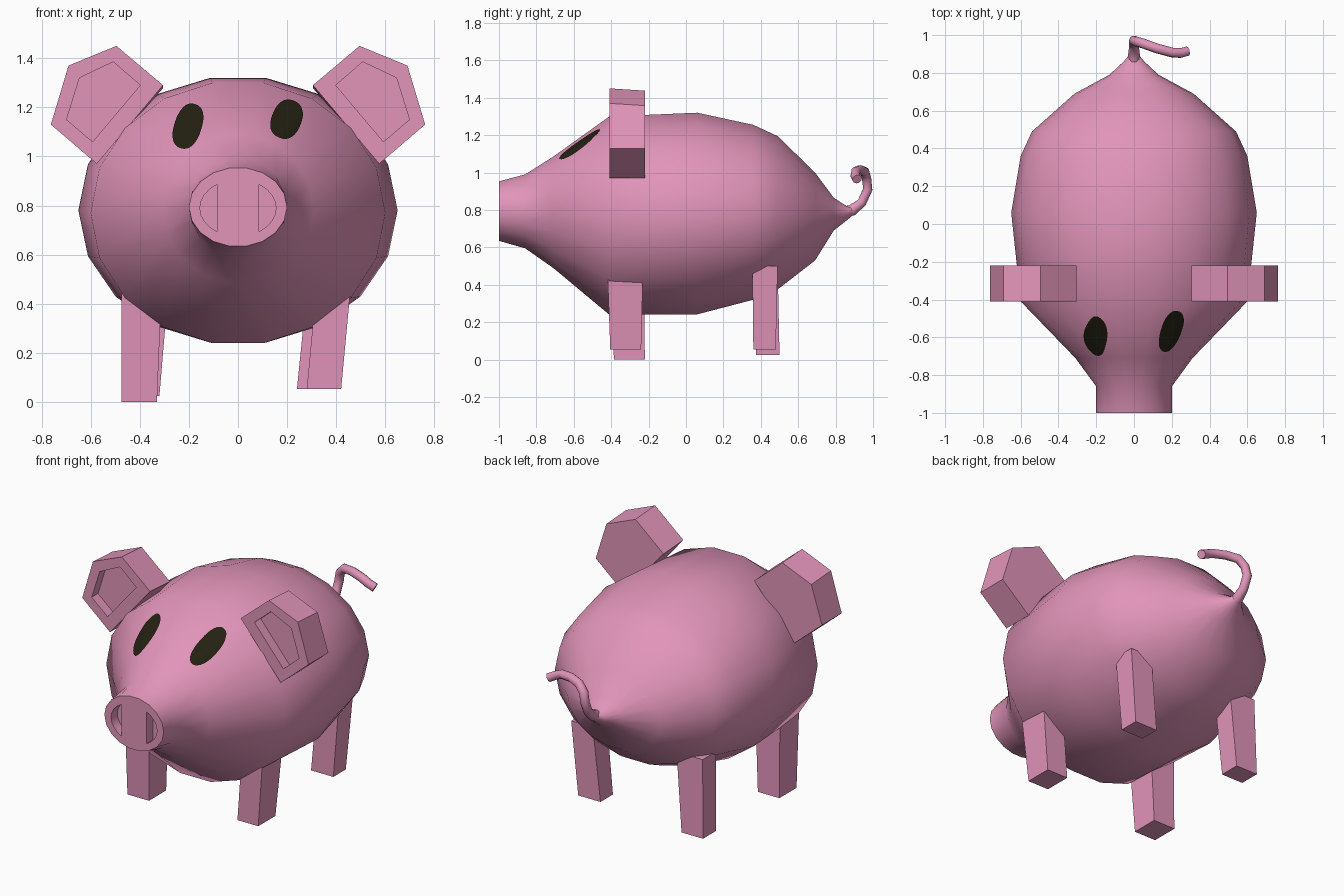
import bpy, bmesh, math
from mathutils import Vector
from mathutils.bvhtree import BVHTree

if "Cube" in bpy.data.objects:
    bpy.data.objects.remove(bpy.data.objects["Cube"])


def material(name, rgb):
    m = bpy.data.materials.new(name)
    m.diffuse_color = (*rgb, 1)
    m.use_nodes = True
    m.node_tree.nodes["Principled BSDF"].inputs["Base Color"].default_value = m.diffuse_color
    return m


PINK = material("pig pink", (0.76, 0.30, 0.49))
DARK = material("eye dark", (0.017, 0.015, 0.006))


def finish(bm, name, mat, smooth=None):
    me = bpy.data.meshes.new(name)
    bm.to_mesh(me)
    bm.free()
    ob = bpy.data.objects.new(name, me)
    bpy.context.collection.objects.link(ob)
    me.materials.append(mat)
    bpy.ops.object.select_all(action='DESELECT')
    ob.select_set(True)
    bpy.context.view_layer.objects.active = ob
    if smooth:
        bpy.ops.object.shade_smooth_by_angle(angle=math.radians(smooth))
    return ob


def loft(rings):
    """Closed skin through a list of equal-length point rings."""
    bm = bmesh.new()
    vs = [[bm.verts.new(p) for p in r] for r in rings]
    n = len(vs[0])
    for a, b in zip(vs, vs[1:]):
        for i in range(n):
            j = (i + 1) % n
            bm.faces.new((a[i], a[j], b[j], b[i]))
    bm.faces.new(vs[0])
    bm.faces.new(vs[-1])
    bmesh.ops.recalc_face_normals(bm, faces=bm.faces)
    return bm


# Body with snout: y, half width, top z, bottom z
SECTIONS = [(-1, .20, .953, .635), (-.86, .20, .99, .595), (-.71, .31, 1.085, .49),
            (-.41, .60, 1.30, .24), (.06, .65, 1.32, .242), (.36, .60, 1.255, .32),
            (.49, .54, 1.195, .375), (.69, .315, 1.0, .53), (.79, .13, .865, .69),
            (.86, .055, .82, .745), (.89, .03, .82, .77)]


def body_ring(y, w, top, bot):
    h = (top - bot) / 2 / math.sin(math.radians(80))
    return [(w * math.cos(math.radians(20 * k)), y,
             (top + bot) / 2 + h * math.sin(math.radians(20 * k))) for k in range(18)]


bm = loft([body_ring(*s) for s in SECTIONS])
surface = BVHTree.FromBMesh(bm)
body = finish(bm, "body", PINK)

# Nostrils: half-ellipse pockets cut in the snout
for s in (-1, 1):
    a0 = math.acos(.085 / .155)
    arc = [(s * .155 * math.cos(a), .79 + .115 * math.sin(a))
           for a in (a0 * (k / 4 - 1) for k in range(9))]
    cutter = finish(loft([[(x, y, z) for x, z in arc] for y in (-1.05, -.94)]),
                    "nostril_cutter", PINK)
    cutter.hide_render = True
    bpy.context.view_layer.objects.active = body
    mod = body.modifiers.new("nostril", 'BOOLEAN')
    mod.operation = 'DIFFERENCE'
    mod.solver = 'EXACT'
    mod.object = cutter
    bpy.ops.object.modifier_apply(modifier=mod.name)
    bpy.data.objects.remove(cutter)
bpy.ops.object.select_all(action='DESELECT')
body.select_set(True)
bpy.ops.object.shade_smooth_by_angle(angle=math.radians(45))

# Ears: five-sided blocks with a sunken front
OUTER = [(.305, 1.29), (.495, 1.45), (.69, 1.37), (.762, 1.13), (.575, .97)]
INNER = [(.398, 1.29), (.508, 1.385), (.645, 1.32), (.698, 1.15), (.592, 1.06)]
for s, side in ((-1, "left"), (1, "right")):
    back = [(x, z - .012 * (z > 1.2)) for x, z in OUTER]
    layers = ((back, -.22), (OUTER, -.41), (INNER, -.41), (INNER, -.35))
    finish(loft([[(s * x, y, z) for x, z in ring] for ring, y in layers]),
           side + "_ear", PINK)

# Legs: slightly leaning blocks; (x0, x1, y0, y1, z) at foot and at top
LEGS = {
    "front_right_leg": ((.28, .42, -.405, -.24, .053), (.32, .46, -.42, -.23, .48)),
    "front_left_leg": ((-.475, -.33, -.385, -.22, 0), (-.475, -.31, -.41, -.225, .48)),
    "rear_right_leg": ((.24, .39, .36, .48, .053), (.285, .43, .355, .49, .5)),
    "rear_left_leg": ((-.465, -.32, .375, .50, .025), (-.455, -.28, .36, .49, .5)),
}
for name, ends in LEGS.items():
    finish(loft([[(a, c, z), (b, c, z), (b, d, z), (a, d, z)] for a, b, c, d, z in ends]),
           name, PINK)

# Curled tail: tube swept along a path
path = [Vector(p) for p in ((0, .84, .785), (0, .89, .80), (0, .94, .84), (0, .972, .91),
                            (.012, .966, .965), (.05, .955, 1.005), (.12, .93, 1.014),
                            (.20, .908, 1.005), (.245, .905, .985), (.283, .915, .965))]
rings = []
side = Vector((1, 0, 0))
for i, p in enumerate(path):
    t = (path[min(i + 1, len(path) - 1)] - path[max(i - 1, 0)]).normalized()
    side = (side - t * side.dot(t)).normalized()
    up = t.cross(side)
    r = .032 if i < 2 else .026
    rings.append([p + r * (math.cos(k * math.pi / 5) * side + math.sin(k * math.pi / 5) * up)
                  for k in range(10)])
finish(loft(rings), "tail", PINK, 45)

# Eyes: thin rounded patches draped on the head
for name, cx, cz, a, b, tilt in (("left_eye", -.202, 1.12, .055, .094, -18),
                                 ("right_eye", .196, 1.148, .060, .081, -22)):
    bm = bmesh.new()
    tilt = math.radians(tilt)

    def drape(u, v):
        x = cx + u * math.cos(tilt) - v * math.sin(tilt)
        z = cz + u * math.sin(tilt) + v * math.cos(tilt)
        hit, nor, _, _ = surface.ray_cast(Vector((x, -2, z)), Vector((0, 1, 0)))
        return bm.verts.new(hit + nor * .005)

    mid = drape(0, 0)
    prev = None
    for f in (.25, .5, .75, 1):
        ring = []
        for k in range(32):
            c, s = math.cos(k * math.pi / 16), math.sin(k * math.pi / 16)
            ring.append(drape(f * a * math.copysign(abs(c) ** .85, c),
                              f * b * math.copysign(abs(s) ** .85, s)))
        for k in range(32):
            j = (k + 1) % 32
            bm.faces.new((prev[k], ring[k], ring[j], prev[j]) if prev
                         else (mid, ring[k], ring[j]))
        prev = ring
    # seen from -y this winding already faces outward
    finish(bm, name, DARK, 60)
